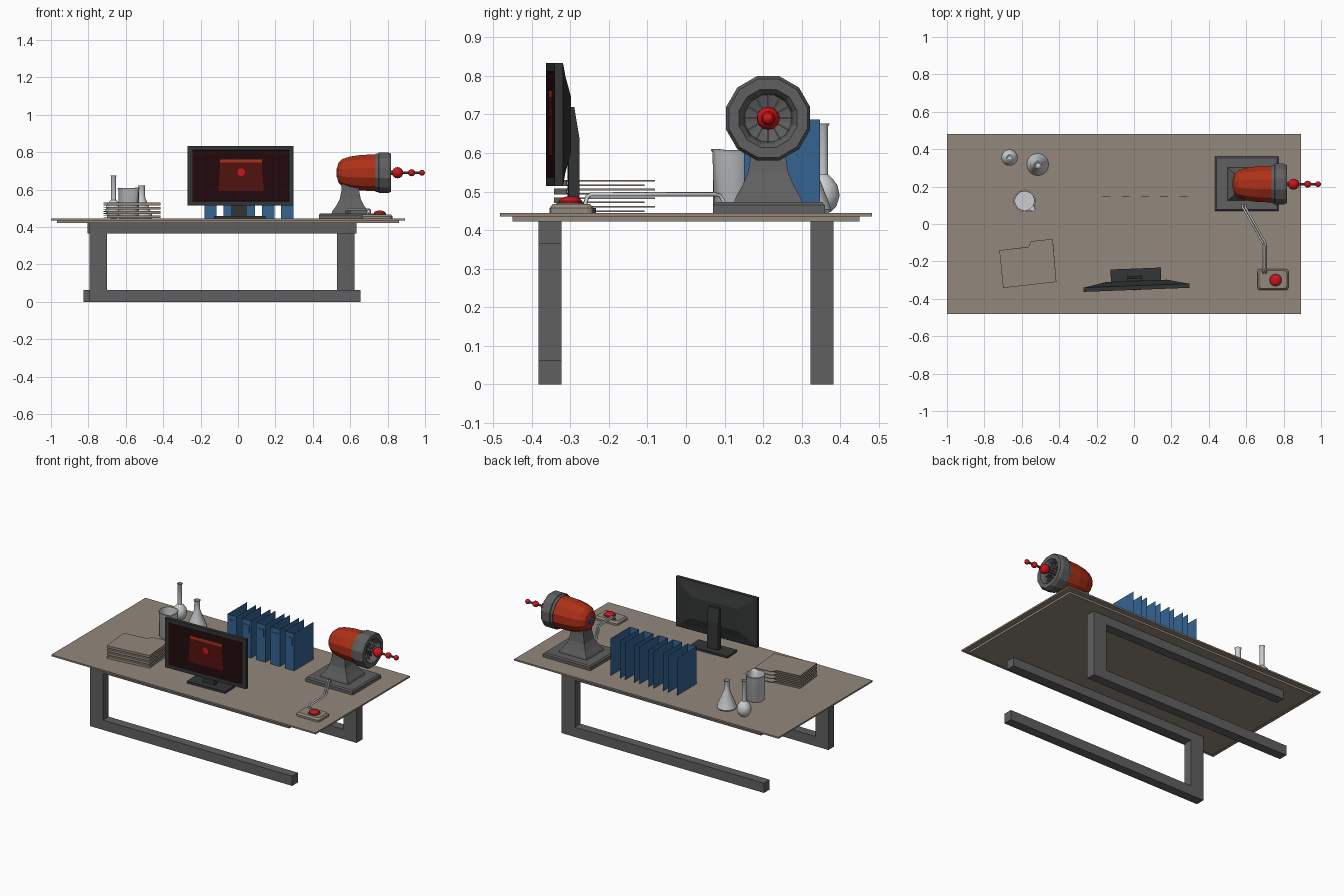
import bpy, bmesh, math
from mathutils import Vector, Matrix

if "Cube" in bpy.data.objects:
    bpy.data.objects.remove(bpy.data.objects["Cube"])


def material(name, r, g, b):
    m = bpy.data.materials.new(name)
    m.diffuse_color = (r, g, b, 1)
    m.use_nodes = True
    m.node_tree.nodes["Principled BSDF"].inputs["Base Color"].default_value = m.diffuse_color
    return m


TAN = material("warm tan", 0.29, 0.245, 0.20)
STEEL = material("dark steel", 0.115, 0.115, 0.115)
BLACK = material("monitor black", 0.033, 0.035, 0.036)
BLUE = material("binder blue", 0.035, 0.125, 0.29)
ORANGE = material("burnt orange", 0.42, 0.030, 0.009)
RED = material("signal red", 0.62, 0.007, 0.011)
PALE = material("pale grey", 0.60, 0.61, 0.63)
SCREEN = material("screen dark", 0.016, 0.003, 0.004)
PANEL = material("screen red", 0.085, 0.006, 0.005)


def make(name, verts, faces, mat, smooth=False):
    bm = bmesh.new()
    vs = [bm.verts.new(v) for v in verts]
    for f in faces:
        bm.faces.new([vs[i] for i in f])
    bmesh.ops.remove_doubles(bm, verts=bm.verts, dist=1e-5)
    bmesh.ops.recalc_face_normals(bm, faces=bm.faces)
    me = bpy.data.meshes.new(name)
    bm.to_mesh(me)
    bm.free()
    me.materials.append(mat)
    ob = bpy.data.objects.new(name, me)
    bpy.context.collection.objects.link(ob)
    if smooth:
        bpy.ops.object.select_all(action='DESELECT')
        ob.select_set(True)
        bpy.context.view_layer.objects.active = ob
        bpy.ops.object.shade_smooth_by_angle(angle=math.radians(40))
    return ob


def loft(name, rings, mat, smooth=False, cap=True):
    """Skin a list of equal-length point rings."""
    n = len(rings[0])
    verts = [p for r in rings for p in r]
    faces = [(k * n + i, k * n + (i + 1) % n, (k + 1) * n + (i + 1) % n, (k + 1) * n + i)
             for k in range(len(rings) - 1) for i in range(n)]
    if cap:
        faces += [tuple(range(n)), tuple(range((len(rings) - 1) * n, len(rings) * n))]
    return make(name, verts, faces, mat, smooth)


def rect(x0, x1, y0, y1, z):
    return [(x0, y0, z), (x1, y0, z), (x1, y1, z), (x0, y1, z)]


def box(name, x0, x1, y0, y1, z0, z1, mat):
    return loft(name, [rect(x0, x1, y0, y1, z0), rect(x0, x1, y0, y1, z1)], mat)


def prism(name, pts, z0, z1, mat):
    return loft(name, [[(x, y, z0) for x, y in pts], [(x, y, z1) for x, y in pts]], mat)


def lathe(name, profile, n, mat, loc=(0, 0, 0), along_x=False, smooth=False):
    """Spin (radius, height) points; zero radius closes the end."""
    bm = bmesh.new()
    rings = []
    for r, h in profile:
        count = 1 if r == 0 else n
        ring = []
        for i in range(count):
            a = 2 * math.pi * (i + 0.5) / n
            c, s = r * math.cos(a), r * math.sin(a)
            ring.append((h, c, s) if along_x else (c, s, h))
        rings.append([bm.verts.new(Vector(p) + Vector(loc)) for p in ring])
    for a, b in zip(rings, rings[1:]):
        for i in range(n):
            j = (i + 1) % n
            if len(a) == 1 and len(b) > 1:
                bm.faces.new((a[0], b[j], b[i]))
            elif len(b) == 1 and len(a) > 1:
                bm.faces.new((a[i], a[j], b[0]))
            elif len(a) > 1:
                bm.faces.new((a[i], a[j], b[j], b[i]))
    bm.verts.index_update()
    verts = [v.co.copy() for v in bm.verts]
    faces = [[v.index for v in f.verts] for f in bm.faces]
    bm.free()
    return make(name, verts, faces, mat, smooth)


def ball(name, r, n, mat, loc):
    prof = [(r * math.sin(math.pi * k / 8) if 0 < k < 8 else 0, -r * math.cos(math.pi * k / 8))
            for k in range(9)]
    return lathe(name, prof, n, mat, loc, True, True)


# table top: thin sheet over a slightly smaller one
TOP = 0.445
box("table_top", -1, 0.893, -0.482, 0.482, 0.435, TOP, TAN)
box("table_underlay", -0.967, 0.86, -0.45, 0.45, 0.422, 0.435, TAN)

# two open leg frames, the rear one turned half round
CX = -0.0855
for label, s in (("front", 1), ("back", -1)):
    def beam(part, x0, x1, z0, z1):
        xs = sorted((CX + s * (x0 - CX), CX + s * (x1 - CX)))
        ys = sorted((-0.382 * s, -0.323 * s))
        box(label + part, xs[0], xs[1], ys[0], ys[1], z0, z1, STEEL)
    beam("_leg", -0.794, -0.70, 0.063, 0.366)
    beam("_foot_bar", -0.794, 0.655, 0, 0.063)
    beam("_top_bar", -0.794, 0.634, 0.366, 0.422)

# monitor, built straight then turned slightly
X0, X1, Z0, Z1 = -0.27, 0.297, 0.514, 0.834


def upright(x0, x1, z0, z1, y):
    return [(x0, y, z0), (x1, y, z0), (x1, y, z1), (x0, y, z1)]


F = -0.352
case = loft("monitor_case", [
    upright(X0 + .027, X1 - .027, Z0 + .025, Z1 - .025, F + .004),
    upright(X0 + .025, X1 - .025, Z0 + .023, Z1 - .023, F),
    upright(X0, X1, Z0, Z1, F), upright(X0, X1, Z0, Z1, F + .022),
    upright(X0 + .04, X1 - .04, Z0 + .035, Z1 - .035, F + .030),
    upright(X0 + .12, X1 - .12, Z0 + .09, Z1 - .09, F + .048)], BLACK)
screen = loft("screen", [upright(X0 + .026, X1 - .026, Z0 + .024, Z1 - .024, y)
                         for y in (F + .001, F + .004)], SCREEN)
panel = loft("screen_panel", [[(-.105, y, .592), (.137, y, .592), (.128, y, .745), (-.096, y, .745)]
                              for y in (F, F + .003)], PANEL)
bar = loft("screen_bar", [upright(-.096, .128, .745, .762, y) for y in (F, F + .003)], ORANGE)
dot = loft("screen_dot", [[(.016 + .021 * math.cos(i * math.pi / 8), y, .693 + .021 * math.sin(i * math.pi / 8))
                           for i in range(16)] for y in (F - .002, F + .001)], RED)
neck_side = [(-.306, .457), (-.277, .457), (-.277, .635), (-.291, .72), (-.306, .72)]
neck = loft("monitor_neck", [[(x, y, z) for y, z in neck_side] for x in (-.033, .046)], BLACK)
foot = box("monitor_foot", -.122, .147, -.345, -.238, TOP, .458, BLACK)
pivot = Vector((.0135, -.34, 0))
turn = Matrix.Translation(pivot) @ Matrix.Rotation(math.radians(2.2), 4, 'Z') @ Matrix.Translation(-pivot)
for ob in (case, screen, panel, bar, dot, neck, foot):
    ob.data.transform(turn)

# binders: bare sheets, open at top and back
W, PITCH = 0.066, 0.1027
for k in range(5):
    x0 = -0.18 + k * PITCH
    x1 = x0 + W
    v = [(x, y, z) for x, y in ((x0, .347), (x0, .15), (x1, .15), (x1, .347)) for z in (TOP, .687)]
    make(f"binder_{k}", v, [(0, 2, 3, 1), (2, 4, 5, 3), (4, 6, 7, 5)], BLUE)
    loft(f"binder_label_{k}", [upright(x0 + .012, x1 - .012, .605, .655, y) for y in (.147, .15)], BLUE)

# folder stack: a tabbed sheet over a plain one, joined along the front
plain = [(-.70, -.342), (-.415, -.31), (-.4315, -.107), (-.72, -.14)]
tabbed = [(-.70, -.342), (-.415, -.31), (-.435, -.08), (-.55, -.092), (-.565, -.123), (-.72, -.14)]
fold = [(-.70, -.342), (-.415, -.31), (-.4152, -.308), (-.7002, -.34)]
for k in range(4):
    z = 0.530 - 0.0225 * k
    prism(f"folder_front_{k}", tabbed, z - .004, z, TAN)
    prism(f"folder_back_{k}", plain, z - .015, z - .011, TAN)
    prism(f"folder_fold_{k}", fold, z - .011, z - .004, TAN)

# glassware
lathe("round_flask", [(0, 0), (.02, .002), (.036, .018), (.044, .045), (.038, .072), (.024, .09),
                      (.014, .10), (.014, .225), (.018, .231), (.011, .231), (.011, .10), (0, .09)],
      20, PALE, (-.665, .355, TOP), smooth=True)
lathe("cone_flask", [(0, 0), (.054, 0), (.059, .008), (.055, .022), (.018, .115), (.017, .17), (.021, .178),
                     (.014, .178), (.013, .11), (0, .09)], 20, PALE, (-.515, .318, TOP), smooth=True)
beaker = lathe("beaker", [(0, 0), (.05, 0), (.055, .006), (.055, .155), (.06, .163), (.053, .163),
                          (.051, .15), (.051, .008), (0, .008)], 24, PALE, (-.585, .124, TOP), smooth=True)
for v in beaker.data.vertices:  # pouring lip
    a = math.atan2(v.co.y - .124, v.co.x + .585)
    if v.co.z > TOP + .153 and abs(a + math.pi / 4) < .25:
        v.co += Vector((.012, -.012, .003))

# turbine stand
AY, AZ = 0.213, 0.69
loft("stand_plate", [rect(.433, .772, .07, .36, TOP), rect(.433, .772, .07, .36, .465),
                     rect(.441, .764, .077, .353, .473)], STEEL)
loft("stand_pedestal", [rect(.60 - a, .60 + a, AY - b, AY + b, z) for a, b, z in (
    (.10, .088, .473), (.095, .084, .485), (.074, .067, .515), (.056, .052, .55), (.046, .044, .60),
    (.046, .044, .64))], STEEL)

# turbine body, nose cap, front ring
axis = (0, AY, AZ)
lathe("turbine_body", [(0, .53), (.026, .53), (.056, .537), (.076, .558), (.090, .60), (.099, .66), (.101, .74),
                       (0, .745)], 12, ORANGE, axis, True)
lathe("nose_cap", [(0, .526), (.02, .526), (.026, .531), (0, .533)], 12, BLUE, axis, True)
lathe("turbine_ring", [(.095, .735), (.105, .735), (.107, .75), (.113, .753), (.113, .802), (.105, .818),
                       (.078, .818), (.068, .803), (.062, .775), (.03, .765), (0, .765)], 12, STEEL, axis, True)
for k in range(12):  # vanes inside the ring
    a = 2 * math.pi * k / 12
    vane = box(f"vane_{k}", .765, .79, -.002, .002, .028, .066, STEEL)
    vane.data.transform(Matrix.Translation(axis) @ Matrix.Rotation(a, 4, 'X'))

# emitter: rod with three shrinking balls
lathe("emitter_rod", [(0, .76), (.011, .76), (.011, .86), (.007, .87), (.007, .985), (0, .985)], 10, STEEL, axis, True)
for k, (x, r) in enumerate(((.853, .030), (.928, .019), (.984, .0155))):
    ball(f"emitter_ball_{k}", r, 14, RED, (x, AY, AZ))

# push button box
def rounded(hx, hy, r, z):
    return [(.743 + sx * (hx - r) + r * math.cos(q + d), -.297 + sy * (hy - r) + r * math.sin(q + d), z)
            for sx, sy, q in ((1, 1, 0), (-1, 1, math.pi / 2), (-1, -1, math.pi), (1, -1, 1.5 * math.pi))
            for d in (0, math.pi / 4, math.pi / 2)]


loft("button_box", [rounded(.083, .057, .015, TOP), rounded(.083, .057, .015, .457),
                    rounded(.074, .048, .014, .468)], TAN)
lathe("button_collar", [(0, .465), (.036, .465), (.036, .472), (0, .472)], 16, STEEL, (.757, -.30, 0))
lathe("button", [(.031, .47), (.031, .476), (.025, .483), (.012, .487), (0, .488)], 16, RED, (.757, -.30, 0), smooth=True)

# twin cables from stand to button box
for k, d in enumerate((-.007, .007)):
    cu = bpy.data.curves.new(f"cable_{k}", 'CURVE')
    cu.dimensions = '3D'
    cu.bevel_depth = 0.0055
    cu.bevel_resolution = 1
    cu.use_fill_caps = True
    pts = [(.588, .10, .470), (.588, .088, .490), (.597, .075, .493), (.695, -.10, .493),
           (.698, -.115, .493), (.698, -.245, .493), (.698, -.256, .487), (.698, -.262, .465)]
    sp = cu.splines.new('POLY')
    sp.points.add(len(pts) - 1)
    for p, (x, y, z) in zip(sp.points, pts):
        p.co = (x + d, y, z, 1)
    cu.materials.append(PALE)
    bpy.context.collection.objects.link(bpy.data.objects.new(f"cable_{k}", cu))
